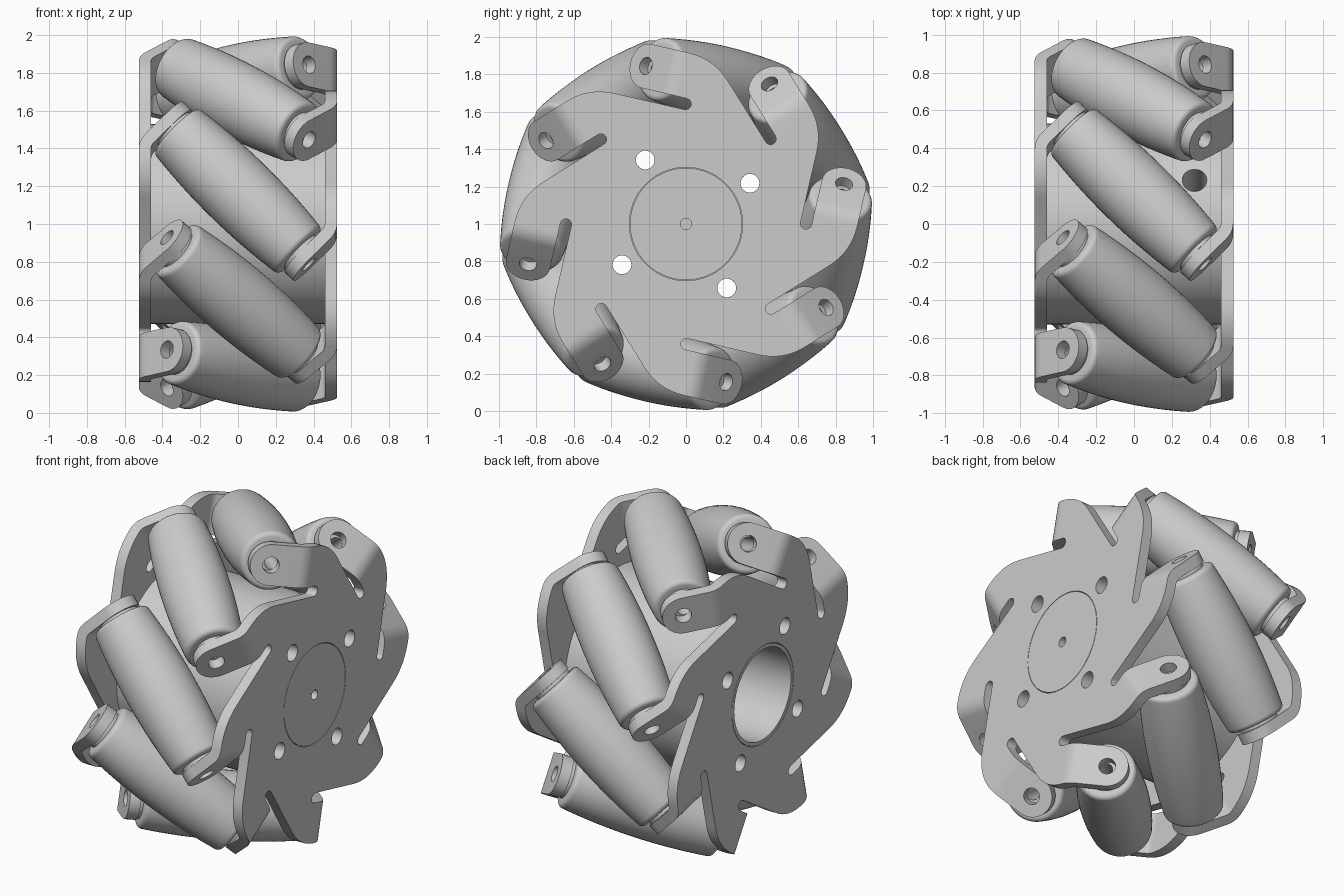
import bpy, bmesh
from math import sin, cos, pi, tan, radians, sqrt
from mathutils import Vector, Matrix

old = bpy.data.objects.get("Cube")
if old:
    bpy.data.objects.remove(old)

ARMS = 8
START = radians(32)      # angle of the first roller around the axle
AXIS_R = 0.774           # distance of roller axes from the axle
FACE = 0.525             # outer face of the side plates
THICK = 0.065
TAB_W = 0.12             # half width of a tab
FOLD = 0.25              # where the tab and plate planes meet
BEND = 0.12              # outer bend radius
REACH = 0.21             # fold to bolt hole

metal = bpy.data.materials.new("grey metal")
metal.use_nodes = True
metal.diffuse_color = (0.6, 0.6, 0.6, 1)
metal.node_tree.nodes["Principled BSDF"].inputs["Base Color"].default_value = (0.6, 0.6, 0.6, 1)


def make(name, bm):
    mesh = bpy.data.meshes.new(name)
    bm.to_mesh(mesh)
    bm.free()
    mesh.materials.append(metal)
    ob = bpy.data.objects.new(name, mesh)
    bpy.context.collection.objects.link(ob)
    return ob


def select(ob):
    bpy.ops.object.select_all(action='DESELECT')
    ob.select_set(True)
    bpy.context.view_layer.objects.active = ob


def smooth(ob):
    select(ob)
    bpy.ops.object.shade_smooth_by_angle(angle=radians(30))


def wheel_point(x, t, r, angle, side=1):
    """Point from axial, tangential and radial distances at one roller."""
    c, s = cos(angle), sin(angle)
    t *= side
    return Vector((side * x, r * c - t * s, 1 + r * s + t * c))


def lathe(profile, steps):
    """Closed profile of (along, radius) turned about local z."""
    bm = bmesh.new()
    verts = [bm.verts.new((r, 0, a)) for a, r in profile]
    edges = [bm.edges.new((verts[i - 1], verts[i])) for i in range(len(verts))]
    bmesh.ops.spin(bm, geom=verts + edges, cent=(0, 0, 0), axis=(0, 0, 1),
                   angle=2 * pi, steps=steps, use_merge=True)
    bmesh.ops.remove_doubles(bm, verts=bm.verts, dist=0.0001)
    bmesh.ops.recalc_face_normals(bm, faces=bm.faces)
    return bm


def cylinder(bm, centre, direction, radius, depth, segments=32):
    turn = Vector(direction).to_track_quat('Z', 'Y').to_matrix().to_4x4()
    bmesh.ops.create_cone(bm, cap_ends=True, segments=segments, radius1=radius,
                          radius2=radius, depth=depth,
                          matrix=Matrix.Translation(centre) @ turn)


def cut(ob, bm):
    cutter = make("cutter", bm)
    cutter.hide_render = True
    mod = ob.modifiers.new("holes", 'BOOLEAN')
    mod.operation = 'DIFFERENCE'
    mod.solver = 'EXACT'
    mod.object = cutter
    select(ob)
    bpy.ops.object.modifier_apply(modifier=mod.name)
    bpy.data.objects.remove(cutter)


def bolt_holes(bm):
    for k in range(4):
        a = radians(32.5) + k * pi / 2
        cylinder(bm, wheel_point(0, 0, 0.405, a), (1, 0, 0), 0.05, 2)


# Side plates: flat star with slots, and tabs bent square to the rollers
def plate(name, side):
    low, high = AXIS_R - TAB_W, AXIS_R + TAB_W
    slot_r, slot_t = 0.03, 0.146
    floor = low - 2 * slot_r
    corner = Vector((high - floor * sqrt(2), high))
    p0 = corner - Vector((1, 1)) * 0.14 / sqrt(2)
    p2 = corner + Vector((0.14, 0))
    start = FOLD - BEND * tan(pi / 8)
    bm = bmesh.new()
    outline, loops = [], []
    for k in range(ARMS):
        angle = START + side * k * 2 * pi / ARMS

        def pair(x, t, r, tilt=0):
            """Matching points on the outer and inner skins."""
            return tuple(bm.verts.new(wheel_point(
                x - d * cos(tilt), t - d * sin(tilt), r, angle, side))
                for d in (0, THICK))

        # shoulder curve
        for i in range(9):
            f = i / 8
            p = p0 * (1 - f) ** 2 + corner * 2 * f * (1 - f) + p2 * f * f
            outline.append(pair(FACE, p.x, p.y))
        # bend
        rows = []
        for i in range(6):
            a = i / 5 * pi / 4
            t, x = start + BEND * sin(a), FACE - BEND * (1 - cos(a))
            rows.append((pair(x, t, low, a), pair(x, t, high, a)))
        outline += [rows[0][1], rows[0][0]]
        for (a0, b0), (a1, b1) in zip(rows, rows[1:]):
            loops.append([a0, b0, b1, a1])
        # rounded tab end
        tip = []
        for i in range(17):
            a = pi / 2 - pi * i / 16
            u = (REACH + TAB_W * cos(a)) / sqrt(2)
            tip.append(pair(FACE - u, FOLD + u, AXIS_R + TAB_W * sin(a), pi / 4))
        loops.append([rows[-1][1]] + tip + [rows[-1][0]])
        # round slot end
        for i in range(9):
            a = pi / 2 + pi * i / 8
            outline.append(pair(FACE, slot_t + slot_r * cos(a),
                                low - slot_r + slot_r * sin(a)))
    loops.append(outline)

    # two skins, joined by walls along the open edges
    sides = set()
    for loop in loops:
        bm.faces.new([p[0] for p in loop])
        bm.faces.new([p[1] for p in reversed(loop)])
        sides.update(zip(loop, loop[1:] + loop[:1]))
    for a, b in sides:
        if (b, a) not in sides:
            bm.faces.new((b[0], a[0], a[1], b[1]))
    bmesh.ops.recalc_face_normals(bm, faces=bm.faces)
    ob = make(name, bm)

    # bore, bolt holes and roller pin holes
    holes = bmesh.new()
    cylinder(holes, (side * FACE, 0, 1), (1, 0, 0), 0.302, 0.3, 96)
    bolt_holes(holes)
    u = REACH / sqrt(2)
    for k in range(ARMS):
        angle = START + k * 2 * pi / ARMS
        c = wheel_point(FACE - u, FOLD + u, AXIS_R, angle, side)
        d = wheel_point(1, 1, 0, angle, side) - Vector((0, 0, 1))
        cylinder(holes, c, d, 0.047, 0.2)
    cut(ob, holes)
    smooth(ob)


plate("right_plate", 1)
plate("left_plate", -1)

# Hub: drum with a bore open on one side and a capped boss on the other
inner = FACE - THICK
bm = lathe([(-FACE, 0.278), (-FACE, 0.299), (-inner, 0.299), (-inner, 0.53),
            (inner, 0.53), (inner, 0.299), (FACE, 0.299), (FACE, 0.03),
            (0.45, 0.03), (0.45, 0), (0.38, 0), (0.38, 0.278)], 96)
bm.transform(Matrix.Translation((0, 0, 1)) @ Matrix.Rotation(pi / 2, 4, 'Y'))
hub = make("hub", bm)
holes = bmesh.new()
bolt_holes(holes)
side_angle = radians(64)
cylinder(holes, wheel_point(0.32, 0, 0.4, side_angle),
         (0, cos(side_angle), sin(side_angle)), 0.065, 0.4)
cut(hub, holes)
smooth(hub)

# Rollers: barrels with rounded rims, collars and a through bore
HALF, RIM = 0.463, 0.028


def barrel(s):
    return 0.198 - 0.14 * s * s


half = [(HALF - RIM) * i / 8 for i in range(9)]
right = [(s, barrel(s)) for s in half]
edge = barrel(HALF - RIM)
for i in range(1, 6):
    a = i / 5 * pi / 2
    right.append((HALF - RIM + RIM * sin(a), edge - RIM * (1 - cos(a))))
right += [(HALF, 0.118), (0.482, 0.118), (0.482, 0.04)]
profile = [(-s, r) for s, r in reversed(right[1:])] + right
for k in range(ARMS):
    angle = START + k * 2 * pi / ARMS
    bm = lathe(profile, 48)
    d = wheel_point(1, 1, 0, angle) - Vector((0, 0, 1))
    bm.transform(Matrix.Translation(wheel_point(0, 0, AXIS_R, angle))
                 @ d.to_track_quat('Z', 'Y').to_matrix().to_4x4())
    smooth(make("roller_%d" % (k + 1), bm))
